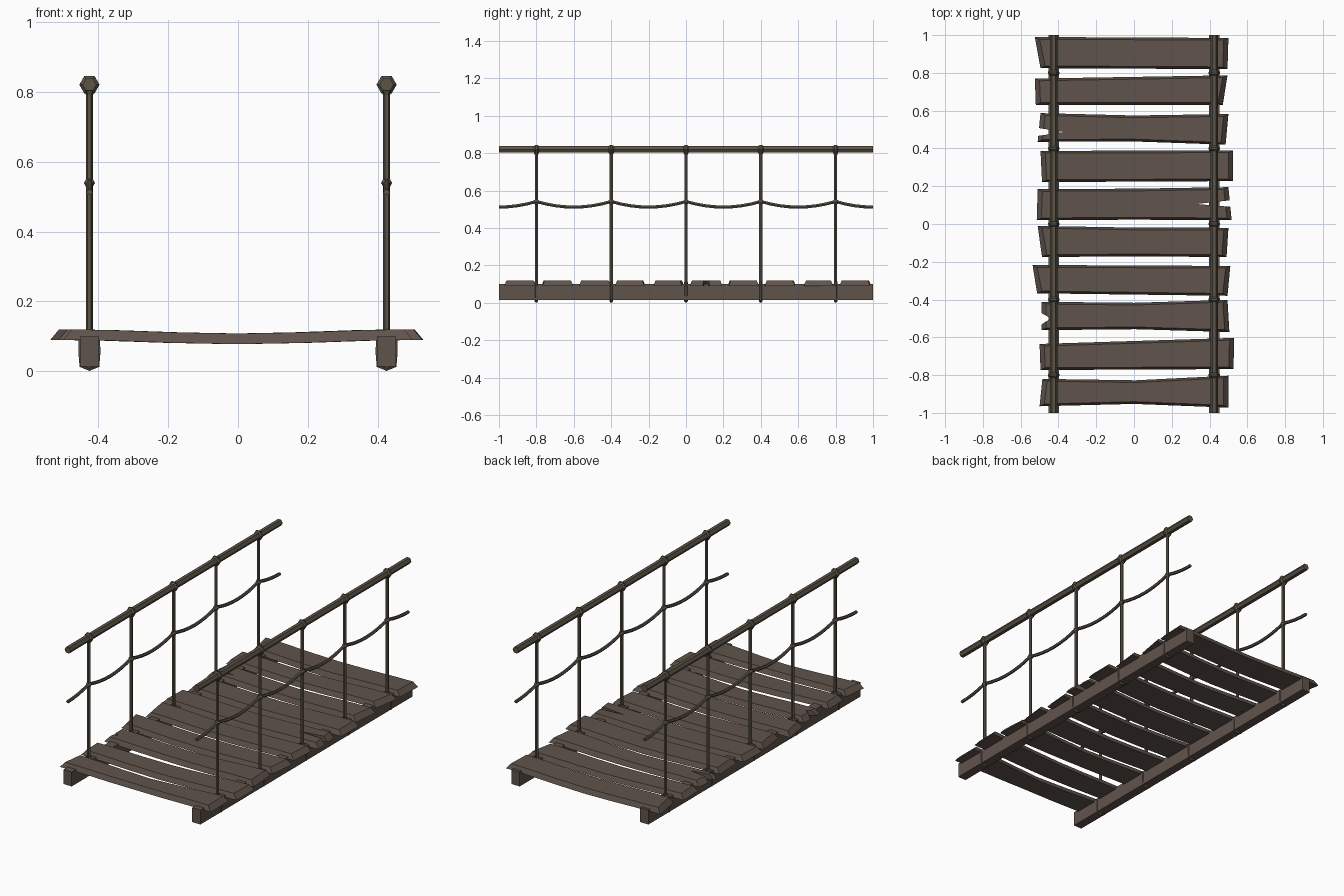
import bpy, bmesh, math
from mathutils import Vector

if "Cube" in bpy.data.objects:
    bpy.data.objects.remove(bpy.data.objects["Cube"])


def material(name, rgb):
    m = bpy.data.materials.new(name)
    m.diffuse_color = (*rgb, 1)
    m.use_nodes = True
    m.node_tree.nodes["Principled BSDF"].inputs["Base Color"].default_value = m.diffuse_color
    return m


WOOD = material("weathered wood", (0.118, 0.088, 0.072))
ROPE = material("old rope", (0.105, 0.087, 0.062))


def finish(bm, name, mat):
    bmesh.ops.recalc_face_normals(bm, faces=bm.faces)
    me = bpy.data.meshes.new(name)
    bm.to_mesh(me)
    bm.free()
    ob = bpy.data.objects.new(name, me)
    me.materials.append(mat)
    bpy.context.collection.objects.link(ob)
    return ob


def skin(name, rings, mat, closed=False):
    """Join rings of points with quads, capping open ends."""
    bm = bmesh.new()
    vs = [[bm.verts.new(p) for p in r] for r in rings]
    n = len(vs[0])
    pairs = list(zip(vs, vs[1:])) + ([(vs[-1], vs[0])] if closed else [])
    for a, b in pairs:
        for i in range(n):
            j = (i + 1) % n
            bm.faces.new((a[i], a[j], b[j], b[i]))
    if not closed:
        bm.faces.new(vs[0])
        bm.faces.new(vs[-1])
    return finish(bm, name, mat)


def tube(name, path, radii, side, closed=False, n=6):
    """Sweep a polygon along a flat path; side is the normal of the path's plane."""
    pts = [Vector(p) for p in path]
    side = Vector(side)
    if not isinstance(radii, (list, tuple)):
        radii = [radii] * len(pts)
    rings = []
    for i, p in enumerate(pts):
        if closed:
            t = pts[(i + 1) % len(pts)] - pts[i - 1]
        else:
            t = pts[min(i + 1, len(pts) - 1)] - pts[max(i - 1, 0)]
        up = side.cross(t.normalized())
        rings.append([p + radii[i] * (side * math.cos(k * math.tau / n) + up * math.sin(k * math.tau / n))
                      for k in range(n)])
    return skin(name, rings, ROPE, closed)


# Planks: left x back/front, right x back/front, left y back/front, right y back/front, waist
PLANKS = [
    (-.525, -.495, .50, .495, .99, .825, .985, .82, 0),
    (-.525, -.52, .495, .47, .77, .63, .787, .63, 0),
    (-.495, -.51, .50, .485, .587, .435, .582, .42, .01),
    (-.495, -.487, .525, .525, .387, .222, .39, .227, 0),
    (-.51, -.515, .50, .517, .185, .02, .195, .02, .003),
    (-.51, -.487, .50, .49, -.01, -.175, -.02, -.175, .004),
    (-.537, -.513, .51, .495, -.217, -.367, -.222, -.38, 0),
    (-.49, -.49, .495, .505, -.412, -.562, -.402, -.572, .01),
    (-.50, -.495, .53, .527, -.635, -.773, -.603, -.768, 0),
    (-.485, -.50, .50, .50, -.82, -.965, -.803, -.972, .016),
]


def plank(i, xlb, xlf, xrb, xrf, ylb, ylf, yrb, yrf, waist):
    rings = []
    for t in (0, .14, .32, .5, .68, .86, 1):
        u = 2 * t - 1
        sag = -.006 * (1 + math.cos(math.pi * u))
        w = waist * (1 - abs(u))
        xb, xf = xlb + (xrb - xlb) * t, xlf + (xrf - xlf) * t
        yb, yf = ylb + (yrb - ylb) * t - w, ylf + (yrf - ylf) * t + w
        end = .025 if t == 0 else -.025 if t == 1 else 0
        rings.append([(xf, yf, .09 + sag), (xb, yb, .09 + sag),
                      (xb + end, yb - .012, .12 + sag), (xf + end, yf + .012, .12 + sag)])
    return skin(f"plank_{i + 1}", rings, WOOD)


planks = [plank(i, *p) for i, p in enumerate(PLANKS)]

# Splits in three plank ends: plank, tip x and y, mouth x and two y values
for i, tx, ty, mx, y0, y1 in ((2, -.37, .487, -.55, .46, .515),
                              (4, .33, .106, .56, .087, .131),
                              (7, -.44, -.50, -.51, -.545, -.46)):
    tri = [(tx, ty), (mx, y0), (mx, y1)]
    cutter = skin("split_cutter", [[(x, y, z) for x, y in tri] for z in (.04, .16)], WOOD)
    cutter.hide_render = True
    mod = planks[i].modifiers.new("split", 'BOOLEAN')
    mod.operation, mod.solver, mod.object = 'DIFFERENCE', 'EXACT', cutter
    bpy.context.view_layer.objects.active = planks[i]
    bpy.ops.object.modifier_apply(modifier="split")
    bpy.data.objects.remove(cutter)

POSTS = (-.8, -.4, 0, .4, .8)
for label, s in (("left", -1), ("right", 1)):
    x = .425 * s
    # Beam below the planks
    skin(f"{label}_beam", [[(x - .027, y, .014), (x + .027, y, .014), (x + .027, y, .1), (x - .027, y, .1)]
                           for y in (-1, 1)], WOOD)
    # Handrail and sagging middle rope
    tube(f"{label}_handrail", [(x, -1, .82), (x, 1, .82)], .02, (1, 0, 0))
    path = []
    for k in range(41):
        y = -1 + k * .05
        u = ((y + 1) / .4) % 1 * 2 - 1      # -1..1, posts at u = 0
        path.append((x, y, .512 + .03 * (1 - abs(u)) ** 2))
    tube(f"{label}_middle_rope", path, .0095, (1, 0, 0))
    for j, y in enumerate(POSTS):
        # Upright rope, loop round the beam, and knots
        tube(f"{label}_upright_{j + 1}", [(x, y, .1), (x, y, .79), (x, y, .82)],
             [.01, .01, .022], (1, 0, 0))
        loop = [(0, .112), (.023, .088), (.023, .05), (.021, .017), (0, .0095),
                (-.021, .017), (-.023, .05), (-.023, .088)]
        tube(f"{label}_beam_loop_{j + 1}", [(x + a, y, z) for a, z in loop], .0095, (0, 1, 0), True)
        tube(f"{label}_top_knot_{j + 1}", [(x, y + d, .82) for d in (-.014, -.005, .005, .014)],
             [.02, .029, .029, .02], (1, 0, 0))
        tube(f"{label}_middle_knot_{j + 1}", [(x, y + d, .539) for d in (-.014, -.005, .005, .014)],
             [.009, .016, .016, .009], (1, 0, 0))
